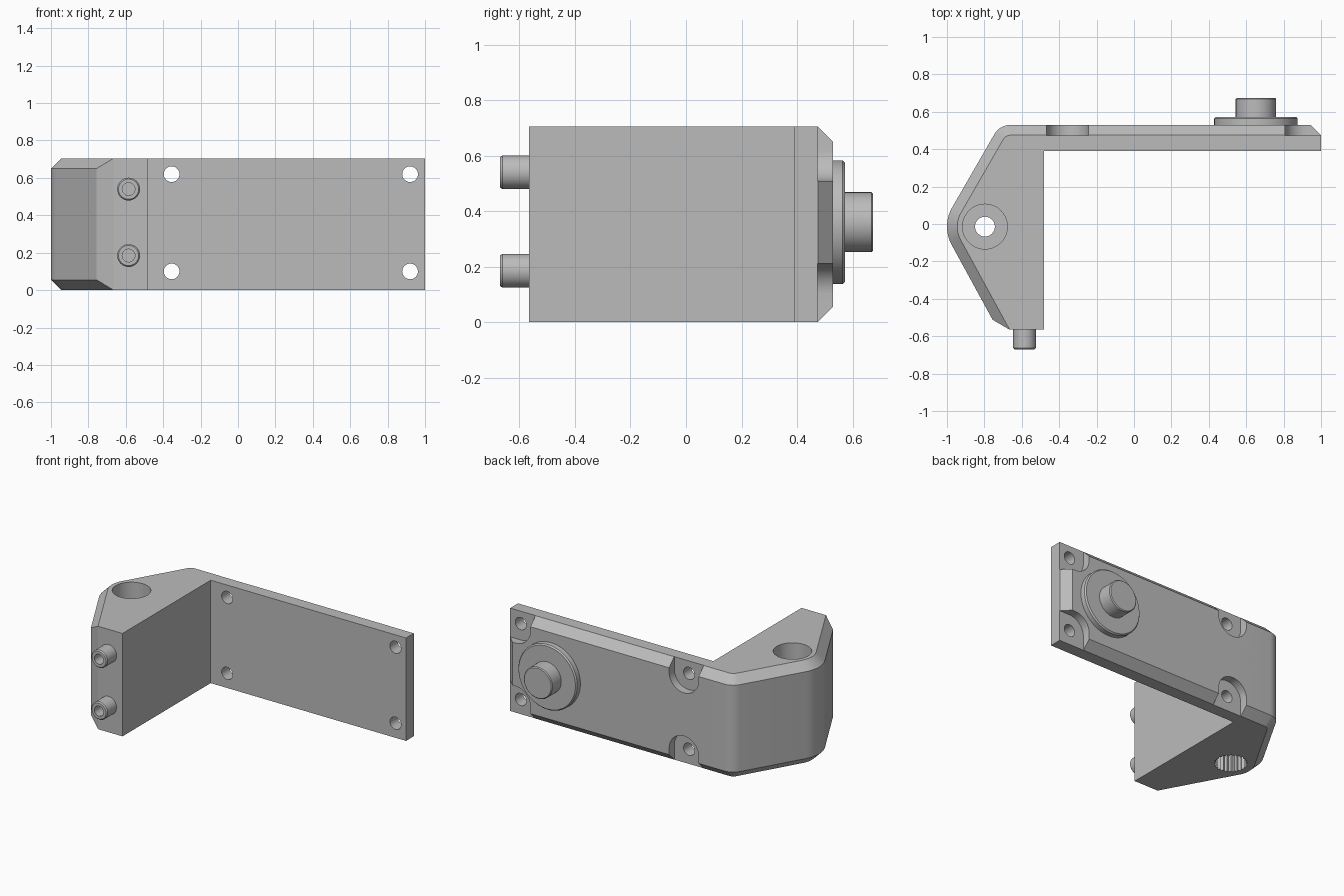
import bpy, bmesh
from math import sin, cos, pi, radians
from mathutils import Matrix, Vector

cube = bpy.data.objects.get("Cube")
if cube:
    bpy.data.objects.remove(cube, do_unlink=True)

grey = bpy.data.materials.new("bracket_grey")
grey.use_nodes = True
COLOUR = (0.5, 0.5, 0.5, 1)
grey.diffuse_color = COLOUR
grey.node_tree.nodes["Principled BSDF"].inputs["Base Color"].default_value = COLOUR

TOP, CHAMFER = 0.705, 0.055
BACK, FRONT = 0.53, 0.39
ARM_END, ARM_X = -0.565, -0.48
TO_BACK = Matrix.Rotation(-pi / 2, 4, "X")
TO_FRONT = Matrix.Rotation(pi / 2, 4, "X")


def arc(cx, cy, r, a, b, n):
    """Points along a circular arc, angles in degrees."""
    angles = [radians(a + (b - a) * i / n) for i in range(n + 1)]
    return [(cx + r * cos(t), cy + r * sin(t)) for t in angles]


def loft(name, rings):
    """Closed solid through equally long rings of points."""
    bm = bmesh.new()
    loops = [[bm.verts.new(p) for p in ring] for ring in rings]
    n = len(loops[0])
    for low, high in zip(loops, loops[1:]):
        for i in range(n):
            j = (i + 1) % n
            bm.faces.new((low[i], low[j], high[j], high[i]))
    bm.faces.new(loops[0][::-1])
    bm.faces.new(loops[-1])
    bmesh.ops.remove_doubles(bm, verts=bm.verts, dist=0.0001)
    bmesh.ops.recalc_face_normals(bm, faces=bm.faces)
    mesh = bpy.data.meshes.new(name)
    bm.to_mesh(mesh)
    bm.free()
    mesh.materials.append(grey)
    obj = bpy.data.objects.new(name, mesh)
    bpy.context.collection.objects.link(obj)
    return obj


def turned(name, profile, place, turn=Matrix(), n=48):
    """Turned solid from (radius, height) pairs."""
    m = Matrix.Translation(place) @ turn
    return loft(name, [[m @ Vector((x, y, h)) for x, y in arc(0, 0, r, 0, 360 - 360 / n, n - 1)]
                       for r, h in profile])


def smooth(obj):
    bpy.ops.object.select_all(action="DESELECT")
    obj.select_set(True)
    bpy.context.view_layer.objects.active = obj
    bpy.ops.object.shade_smooth_by_angle(angle=radians(25))


def cut(body, cutters):
    """Subtract the cutters, then delete them."""
    for c in cutters:
        c.hide_render = True
        mod = body.modifiers.new("cut", "BOOLEAN")
        mod.operation, mod.solver, mod.object = "DIFFERENCE", "EXACT", c
    graph = bpy.context.evaluated_depsgraph_get()
    mesh = bpy.data.meshes.new_from_object(body.evaluated_get(graph))
    body.modifiers.clear()
    body.data = mesh
    for c in cutters:
        bpy.data.objects.remove(c, do_unlink=True)


# Bracket body: L-shaped outline with the outer rim chamfered above and below
HUB_X, HUB_Y = -0.797, -0.014


def outline(inset):
    rim = arc(-0.66, 0.43, 0.1 - inset, 90, 150, 8)
    rim += arc(HUB_X, HUB_Y, 0.203 - inset, 150, 210, 10)
    toe = (-0.665, ARM_END)
    return ([(1, FRONT), (1, BACK - CHAMFER), (1 - CHAMFER, BACK - inset)] + rim
            + [toe if inset else (-0.756, -0.512), toe, (ARM_X, ARM_END), (ARM_X, FRONT)])


levels = [(0, CHAMFER), (CHAMFER, 0), (TOP - CHAMFER, 0), (TOP, CHAMFER)]
body = loft("bracket_body", [[(x, y, z) for x, y in outline(inset)] for z, inset in levels])

cutters = []

# Screw holes with recesses that run out to the nearest edges
R = 0.112
for hx, is_end in ((-0.355, False), (0.92, True)):
    for hz, side in ((0.1, -1), (0.62, 1)):
        cutters.append(turned("screw_hole", [(0.042, 0), (0.042, 0.4)], (hx, 0.3, hz), TO_BACK, 32))
        if is_end:
            shape = arc(0, 0, R, 180, 90, 10) + [(0.2, R), (0.2, -0.2), (-R, -0.2)]
        else:
            shape = arc(0, 0, R, 180, 0, 20) + [(R, -0.2), (-R, -0.2)]
        cutters.append(loft("recess", [[(hx + u, y, hz - side * v) for u, v in shape]
                                       for y in (BACK - CHAMFER - 0.001, 0.6)]))

# Hub bore: wide from above, narrow screw hole, splined socket from below
cutters.append(turned("hub_bore", [(0.12, 0.25), (0.12, 0.8)], (HUB_X, HUB_Y, 0)))
cutters.append(turned("hub_screw_hole", [(0.053, 0.1), (0.053, 0.4)], (HUB_X, HUB_Y, 0)))
teeth = 25
spline = []
for i in range(teeth * 2):
    a, r = pi * i / teeth, 0.107 if i % 2 else 0.095
    spline.append((HUB_X + r * cos(a), HUB_Y + r * sin(a)))
cutters.append(loft("spline_socket", [[(x, y, z) for x, y in spline] for z in (-0.1, 0.17)]))

cut(body, cutters)
smooth(body)

# Round boss and pivot on the back of the plate
PIVOT = (0.652, BACK, 0.36)
smooth(turned("pivot_boss", [(0.223, -0.01), (0.223, 0.034), (0.215, 0.043)], PIVOT, TO_BACK, 64))
smooth(turned("pivot_pin", [(0.108, 0), (0.108, 0.138), (0.102, 0.144)], PIVOT, TO_BACK))

# Hollow pegs on the front end of the arm
for label, z in (("lower", 0.185), ("upper", 0.54)):
    profile = [(0.061, -0.01), (0.061, 0.097), (0.054, 0.105), (0.034, 0.105), (0.034, 0.01)]
    smooth(turned(label + "_peg", profile, (-0.585, ARM_END, z), TO_FRONT, 32))
